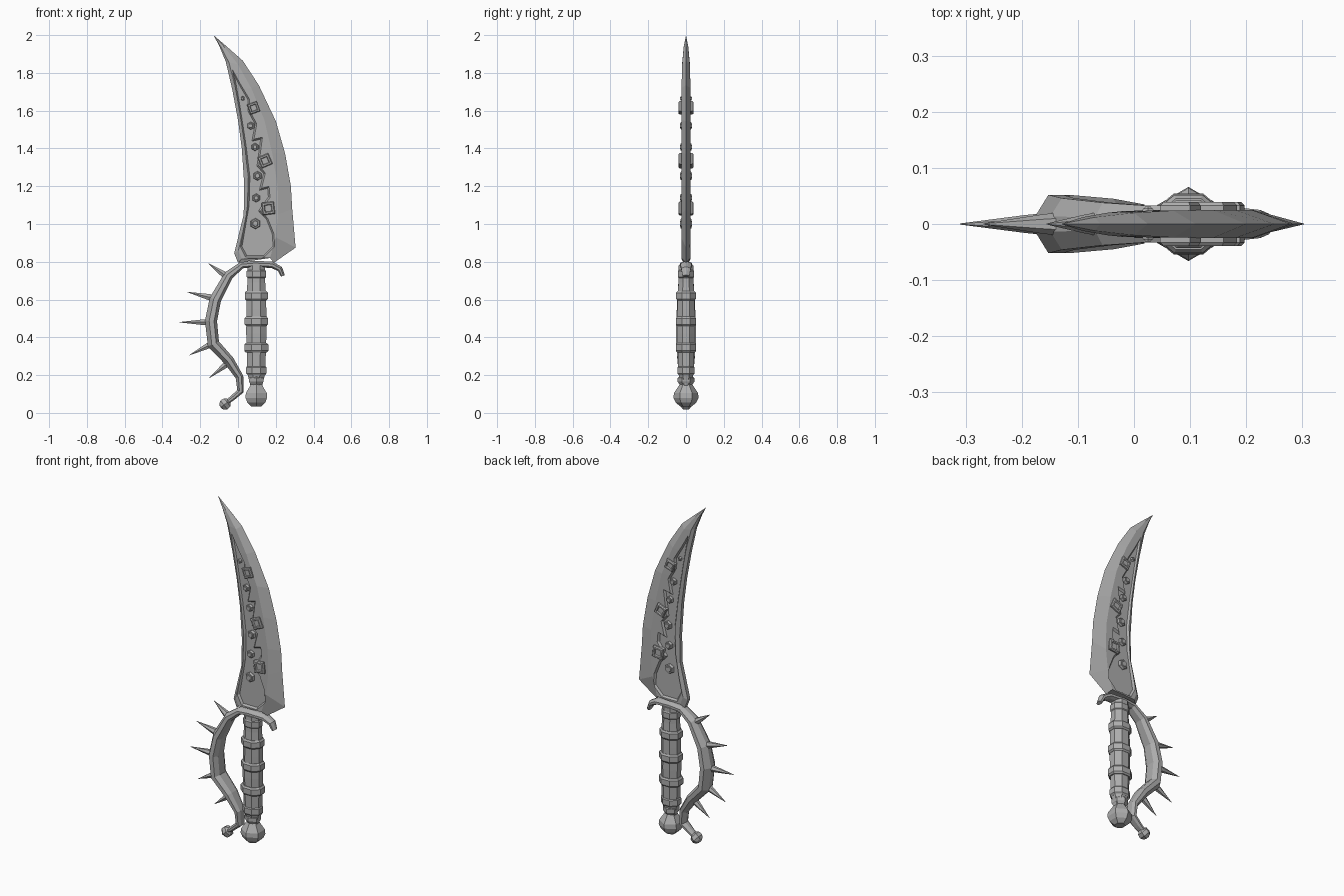
import bpy, bmesh
from math import cos, sin, pi, radians
from mathutils import Vector

old = bpy.data.objects.get("Cube")
if old:
    bpy.data.objects.remove(old, do_unlink=True)

# One plain grey metal for everything
GREY = (0.42, 0.42, 0.42, 1)
metal = bpy.data.materials.new("grey metal")
metal.use_nodes = True
metal.diffuse_color = GREY
metal.node_tree.nodes["Principled BSDF"].inputs["Base Color"].default_value = GREY


def finish(name, bm):
    bmesh.ops.remove_doubles(bm, verts=bm.verts, dist=0.0001)
    bmesh.ops.recalc_face_normals(bm, faces=bm.faces)
    mesh = bpy.data.meshes.new(name)
    bm.to_mesh(mesh)
    bm.free()
    mesh.materials.append(metal)
    obj = bpy.data.objects.new(name, mesh)
    bpy.context.collection.objects.link(obj)
    return obj


def loft(name, rings):
    """Skin a list of equal point rings and cap both ends."""
    bm = bmesh.new()
    rows = [[bm.verts.new(p) for p in ring] for ring in rings]
    n = len(rows[0])
    for a, b in zip(rows, rows[1:]):
        for i in range(n):
            j = (i + 1) % n
            bm.faces.new((a[i], a[j], b[j], b[i]))
    bm.faces.new(rows[0])
    bm.faces.new(rows[-1])
    return finish(name, bm)


def turned(name, profile, sides, base, direction=(0, 0, 1), depth=1.0):
    """Turn (radius, height) pairs about a direction in the xz plane."""
    d, u = Vector(direction).normalized(), Vector((0, 1, 0))
    v = u.cross(d)
    rings = []
    for r, h in profile:
        angles = [2 * pi * (i + 0.5) / sides for i in range(sides)]
        rings.append([Vector(base) + d * h + v * r * cos(a) + u * r * depth * sin(a)
                      for a in angles])
    return loft(name, rings)


# Blade: rows of spine, spine bevel, edge bevel, edge (x, z), and half thickness
blade_rows = [
    ((0, .795), (.02, .815), (.17, .82), (.19, .795), .025),
    ((-.02, .845), (.002, .86), (.2, .93), (.305, .875), .025),
    ((.03, 1.05), (.048, 1.05), (.213, 1.05), (.287, 1.08), .025),
    ((.033, 1.21), (.053, 1.21), (.21, 1.2), (.28, 1.2), .025),
    ((.02, 1.4), (.04, 1.4), (.18, 1.38), (.25, 1.37), .025),
    ((.0, 1.55), (.02, 1.55), (.14, 1.55), (.2, 1.545), .025),
    ((-.03, 1.71), (-.01, 1.71), (.07, 1.72), (.11, 1.735), .024),
    ((-.065, 1.86), (-.048, 1.855), (.0, 1.845), (.025, 1.865), .02),
    ((-.1, 1.945), (-.092, 1.94), (-.07, 1.935), (-.06, 1.94), .012),
    ((-.13, 2), (-.13, 2), (-.13, 2), (-.13, 2), 0),
]
rings = []
for s, b1, b2, e, t in blade_rows:
    section = [(s, -.45), (b1, -1), (b2, -1), (e, 0), (b2, 1), (b1, 1), (s, .45)]
    rings.append([(p[0], k * t, p[1]) for p, k in section])
blade = loft("blade", rings)

# Sunken panel with a notched outline, cut into both faces
panel = [(-.037, 1.84), (.002, 1.62), (.033, 1.42), (.054, 1.25), (.05, 1.1),
         (.012, .88), (.04, .825), (.14, .825), (.195, .88), (.19, .95),
         (.158, 1.03), (.12, 1.07), (.17, 1.14), (.165, 1.2), (.125, 1.19),
         (.145, 1.27), (.11, 1.31), (.13, 1.46), (.085, 1.45), (.1, 1.53),
         (.062, 1.6), (.062, 1.66), (.015, 1.74)]
for side in (-1, 1):
    bm = bmesh.new()
    outer = [bm.verts.new((x, side * .045, z)) for x, z in panel]
    rim = [bm.verts.new((x, side * .0255, z)) for x, z in panel]
    bm.faces.new(outer)
    floor = bm.faces.new(rim)
    for i in range(len(panel)):
        j = (i + 1) % len(panel)
        bm.faces.new((outer[i], outer[j], rim[j], rim[i]))
    bmesh.ops.recalc_face_normals(bm, faces=bm.faces)
    bmesh.ops.inset_region(bm, faces=[floor], thickness=.009, use_even_offset=True)
    for v in floor.verts:
        v.co.y = side * .014
    cutter = finish("panel_cutter", bm)
    cutter.hide_render = True
    mod = blade.modifiers.new("panel", "BOOLEAN")
    mod.operation, mod.solver, mod.object = "DIFFERENCE", "EXACT", cutter
    bpy.context.view_layer.objects.active = blade
    bpy.ops.object.modifier_apply(modifier=mod.name)
    bpy.data.objects.remove(cutter, do_unlink=True)


def stud(name, x, z, r, sides, turn, top, dip):
    """Raised stud with a stepped centre, on both faces of the blade."""
    steps = [(1, .008), (1, top - .006), (.85, top), (.6, top), (.5, top - dip), (.25, top - dip)]
    for side, label in ((-1, "front"), (1, "back")):
        loft(f"{name}_{label}", [
            [(x + r * k * cos(turn + 2 * pi * i / sides), side * y,
              z + r * k * sin(turn + 2 * pi * i / sides)) for i in range(sides)]
            for k, y in steps])


# Square and hexagonal studs
for x, z, r, deg in ((.083, 1.615, .04, 65), (.143, 1.335, .044, 68), (.16, 1.083, .047, 52)):
    stud("square_stud", x, z, r, 4, radians(deg), .039, .008)
for x, z, r in ((.025, 1.665, .012), (.068, 1.52, .021), (.09, 1.408, .021),
                (.103, 1.255, .025), (.096, 1.138, .023), (.092, 1.002, .029)):
    stud("hex_stud", x, z, r, 6, pi / 6, .028, -.003)

# Grip, its rings and the pommel
AXIS = (.097, 0, 0)
turned("grip", [(.03, .13), (.046, .19), (.052, .21), (.054, .3), (.058, .42), (.057, .55),
                (.056, .62), (.051, .69), (.05, .78)], 8, AXIS, depth=.85)
for z, r in ((.225, .058), (.345, .069), (.485, .067), (.62, .066), (.735, .055)):
    turned("grip_ring", [(r - .008, z - .025), (r, z - .016), (r, z + .016), (r - .008, z + .025)],
           8, AXIS, depth=.85)
turned("pommel", [(.03, .034), (.055, .055), (.066, .08), (.064, .105), (.04, .14),
                  (.034, .15), (.044, .165), (.044, .185), (.03, .2)], 6, AXIS)

# Knuckle guard: path x, z, thickness in the plane, half width across
guard_path = [
    (.238, .725, .022, .018), (.222, .762, .03, .025), (.18, .784, .034, .03),
    (.09, .788, .034, .033), (.02, .782, .036, .033), (-.05, .728, .05, .038),
    (-.12, .6, .062, .046), (-.143, .487, .064, .052), (-.13, .365, .064, .052),
    (-.047, .275, .055, .045), (.008, .19, .042, .035), (.013, .115, .036, .03),
    (-.03, .078, .028, .024), (-.065, .052, .024, .02)]
section = [(.5, -.3), (.5, .3), (.15, 1), (-.25, 1), (-.5, .5), (-.5, -.5), (-.25, -1), (.15, -1)]
rings = []
for i, (x, z, t, w) in enumerate(guard_path):
    a, b = guard_path[max(i - 1, 0)], guard_path[min(i + 1, len(guard_path) - 1)]
    along = Vector((b[0] - a[0], b[1] - a[1])).normalized()
    out = Vector((along.y, -along.x))
    rings.append([(x + out.x * t * o, y * w, z + out.y * t * o) for o, y in section])
loft("knuckle_guard", rings)
turned("guard_knob", [(.014, -.03), (.031, -.016), (.034, .006), (.024, .02), (.012, .027)],
       6, (-.07, 0, .046), (-.75, 0, -.6))

# Spikes along the guard: base and tip
for bx, bz, tx, tz in ((-.07, .73, -.155, .79), (-.14, .61, -.268, .64), (-.155, .48, -.31, .48),
                       (-.14, .365, -.258, .305), (-.055, .262, -.152, .185)):
    d = Vector((tx - bx, 0, tz - bz))
    turned("guard_spike", [(.02, 0), (.016, d.length * .25), (.001, d.length)], 6, (bx, 0, bz), d)
